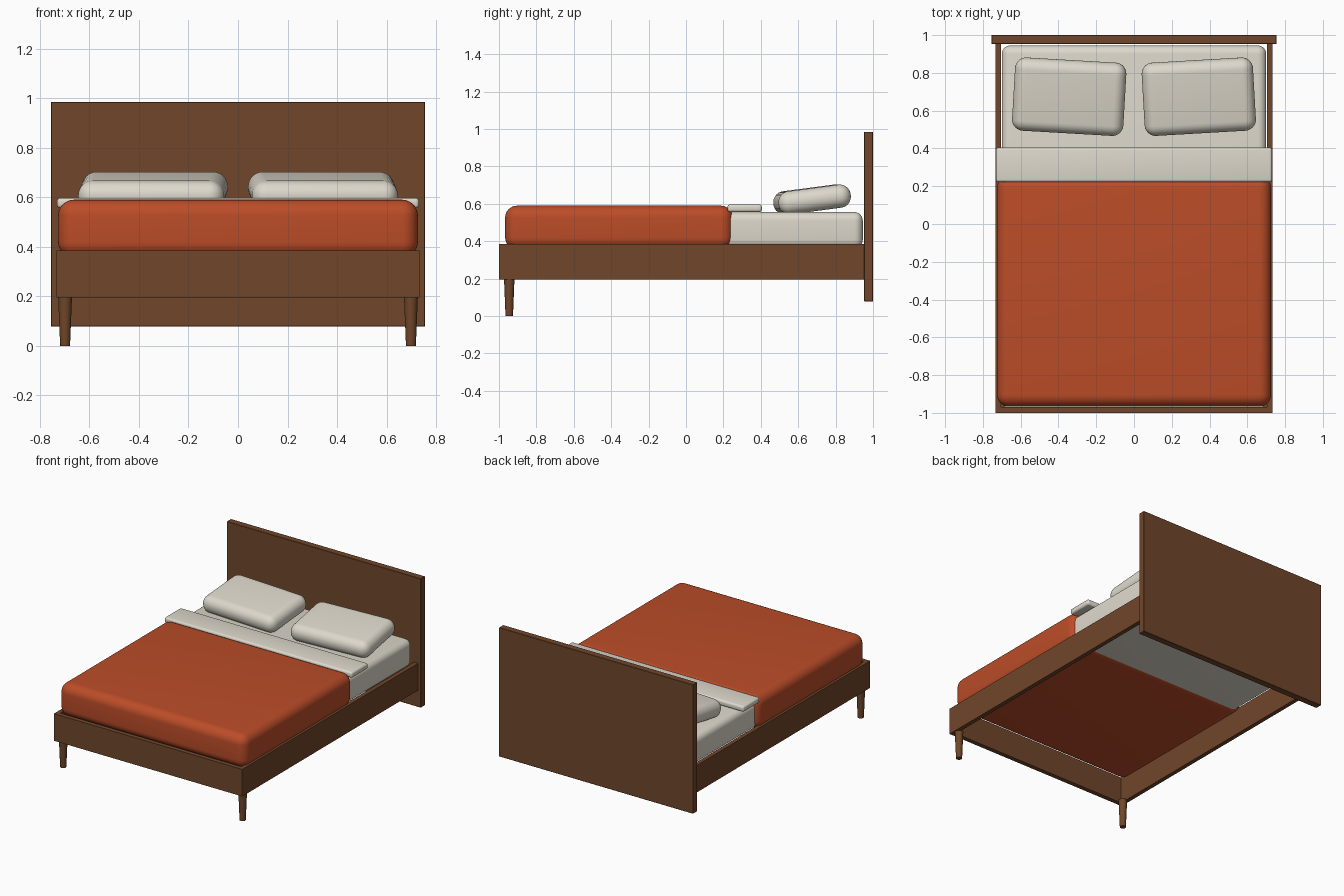
import bpy, bmesh, math
from mathutils import Vector

cube = bpy.data.objects.get("Cube")
if cube:
    bpy.data.objects.remove(cube, do_unlink=True)


def material(name, rgb):
    mat = bpy.data.materials.new(name)
    mat.use_nodes = True
    colour = (*rgb, 1)
    mat.diffuse_color = colour
    mat.node_tree.nodes["Principled BSDF"].inputs["Base Color"].default_value = colour
    return mat


wood = material("walnut wood", (0.162, 0.061, 0.023))
linen = material("off white linen", (0.73, 0.69, 0.6))
rust = material("rust red fabric", (0.5, 0.073, 0.021))


def finish(name, bm, mat):
    """Turn a bmesh into a shaded object with one material."""
    mesh = bpy.data.meshes.new(name)
    bm.to_mesh(mesh)
    bm.free()
    mesh.materials.append(mat)
    obj = bpy.data.objects.new(name, mesh)
    bpy.context.collection.objects.link(obj)
    bpy.ops.object.select_all(action='DESELECT')
    obj.select_set(True)
    bpy.context.view_layer.objects.active = obj
    bpy.ops.object.shade_smooth_by_angle(angle=math.radians(35))
    return obj


def box(name, low, high, mat, radius, segments=1):
    """Box between two corners with rounded or chamfered edges."""
    low, high = Vector(low), Vector(high)
    bm = bmesh.new()
    bmesh.ops.create_cube(bm, size=1)
    bmesh.ops.scale(bm, vec=high - low, verts=bm.verts)
    bmesh.ops.bevel(bm, geom=bm.edges[:], offset=radius, segments=segments,
                    profile=0.5, affect='EDGES', clamp_overlap=True)
    obj = finish(name, bm, mat)
    obj.location = (low + high) / 2
    return obj


# Headboard
box("headboard", (-0.755, 0.953, 0.078), (0.755, 1, 0.985), wood, 0.002)

# Bed frame: two side rails and a front rail, as one extruded outline
half = [(0.703, 0.955), (0.703, -0.968)]
outer = [(0.733, -1), (0.733, 0.955)]
right_half = [(-x, y) for x, y in reversed(half)]
right_outer = [(-x, y) for x, y in reversed(outer)]
bm = bmesh.new()
outline = bm.faces.new([bm.verts.new((x, y, 0.195))
                        for x, y in half + right_half + right_outer + outer])
rise = bmesh.ops.extrude_face_region(bm, geom=[outline], use_keep_orig=True)
bmesh.ops.translate(bm, vec=(0, 0, 0.19),
                    verts=[v for v in rise["geom"] if isinstance(v, bmesh.types.BMVert)])
bmesh.ops.recalc_face_normals(bm, faces=bm.faces[:])
finish("bed_frame", bm, wood)

for side, s in (("left", 1), ("right", -1)):
    # Tapered front leg
    bm = bmesh.new()
    bmesh.ops.create_cone(bm, cap_ends=True, segments=24,
                          radius1=0.02, radius2=0.028, depth=0.2)
    leg = finish(side + "_front_leg", bm, wood)
    leg.location = (s * 0.698, -0.945, 0.1)

    # Pillow, tilted up towards the headboard and turned slightly
    pillow = box(side + "_pillow", (-0.295, -0.195, -0.062), (0.295, 0.195, 0.062),
                 linen, 0.059, 8)
    pillow.location = (s * 0.343, 0.674, 0.623)
    pillow.rotation_euler = (math.radians(7.5), 0, math.radians(s * 3.3))

# Bedding, sunk a little between the rails
box("mattress", (-0.7, -0.93, 0.362), (0.7, 0.945, 0.556), linen, 0.045, 6)
box("duvet", (-0.726, -0.967, 0.356), (0.726, 0.25, 0.59), rust, 0.064, 8)
box("folded_sheet", (-0.731, 0.222, 0.556), (0.731, 0.405, 0.597), linen, 0.014, 4)
